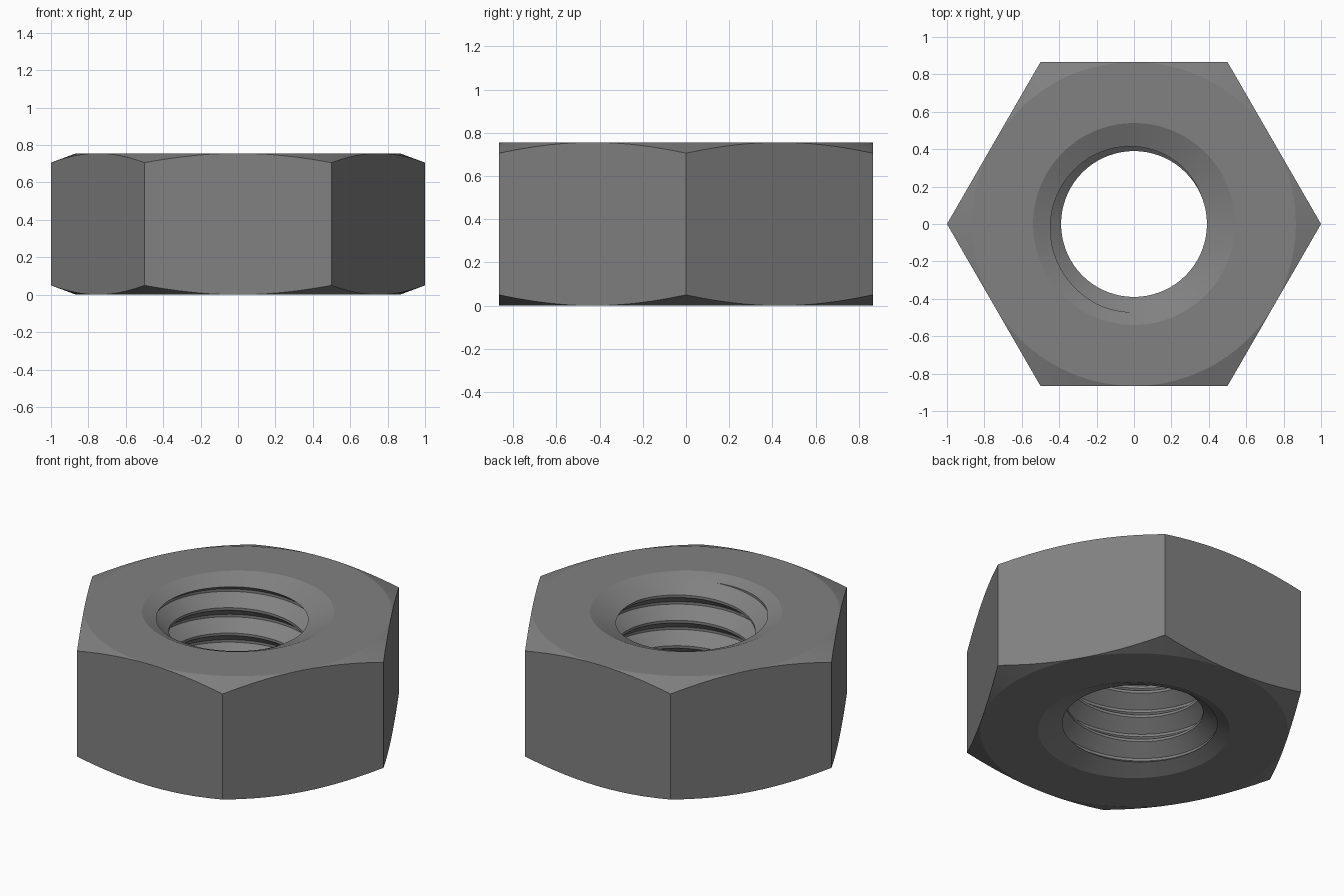
import bpy, bmesh, math

if "Cube" in bpy.data.objects:
    bpy.data.objects.remove(bpy.data.objects["Cube"], do_unlink=True)

H = 0.756                        # nut height
APOTHEM = 0.866                  # half the width across flats
CHAMFER = 0.373                  # slope of the outer corner chamfer
SINK_R, SINK_SLOPE = 0.54, 0.43  # countersink mouth radius and slope
MINOR, MAJOR, PITCH = 0.39, 0.472, 0.1575
N = 72                           # columns round the axis
START = 0.69 - PITCH * 20 / 360  # height of a crest's lower edge at angle 0

# One turn of thread: (fraction of pitch, radius)
THREAD = [(0.0, MINOR), (0.1, MINOR), (0.5, MAJOR), (0.6, MAJOR), (1.0, MINOR)]


def thread_radius(z, start):
    u = ((z - start) / PITCH) % 1.0
    for (a, ra), (b, rb) in zip(THREAD, THREAD[1:]):
        if u <= b:
            return ra + (rb - ra) * (u - a) / (b - a)


def sink_depth(start, z_of):
    """Depth, from one end, at which the countersink meets the thread."""
    lo, hi = 0.0, 0.1
    for _ in range(40):
        d = (lo + hi) / 2
        if SINK_R - d / SINK_SLOPE > thread_radius(z_of(d), start):
            lo = d
        else:
            hi = d
    return lo


def column(i):
    """Closed (radius, height) section of the nut at column i."""
    angle = math.tau * i / N
    off = (angle + 1e-9) % (math.pi / 3) - math.pi / 6
    rim = APOTHEM / math.cos(off)
    drop = (rim - APOTHEM) * CHAMFER
    pts = [(SINK_R, H), (APOTHEM, H), (rim, H - drop),
           (rim, drop), (APOTHEM, 0), (SINK_R, 0)]
    # Helical thread, cut off where it runs into the two countersinks
    start = START + PITCH * i / N
    low = sink_depth(start, lambda d: d)
    high = H - sink_depth(start, lambda d: H - d)
    for turn in range(-7, 3):
        for u, _ in THREAD[:-1]:
            z = min(max(start + PITCH * (turn + u), low), high)
            pts.append((thread_radius(z, start), z))
    return [(r * math.cos(angle), r * math.sin(angle), z) for r, z in pts]


# Sweep the section round the axis and weld the seam
bm = bmesh.new()
cols = [[bm.verts.new(p) for p in column(i)] for i in range(N + 1)]
for a, b in zip(cols, cols[1:]):
    for j in range(len(a)):
        k = (j + 1) % len(a)
        bm.faces.new((a[j], a[k], b[k], b[j]))
bmesh.ops.remove_doubles(bm, verts=bm.verts, dist=2e-4)
bmesh.ops.recalc_face_normals(bm, faces=bm.faces)
mesh = bpy.data.meshes.new("hex_nut")
bm.to_mesh(mesh)
bm.free()

nut = bpy.data.objects.new("hex_nut", mesh)
bpy.context.collection.objects.link(nut)

# Plain grey metal
steel = bpy.data.materials.new("steel_grey")
steel.use_nodes = True
grey = (0.22, 0.22, 0.22, 1)
steel.diffuse_color = grey
steel.node_tree.nodes["Principled BSDF"].inputs["Base Color"].default_value = grey
mesh.materials.append(steel)

# Smooth round surfaces, crisp chamfer and thread edges
bpy.ops.object.select_all(action='DESELECT')
nut.select_set(True)
bpy.context.view_layer.objects.active = nut
bpy.ops.object.shade_smooth_by_angle(angle=math.radians(15))
